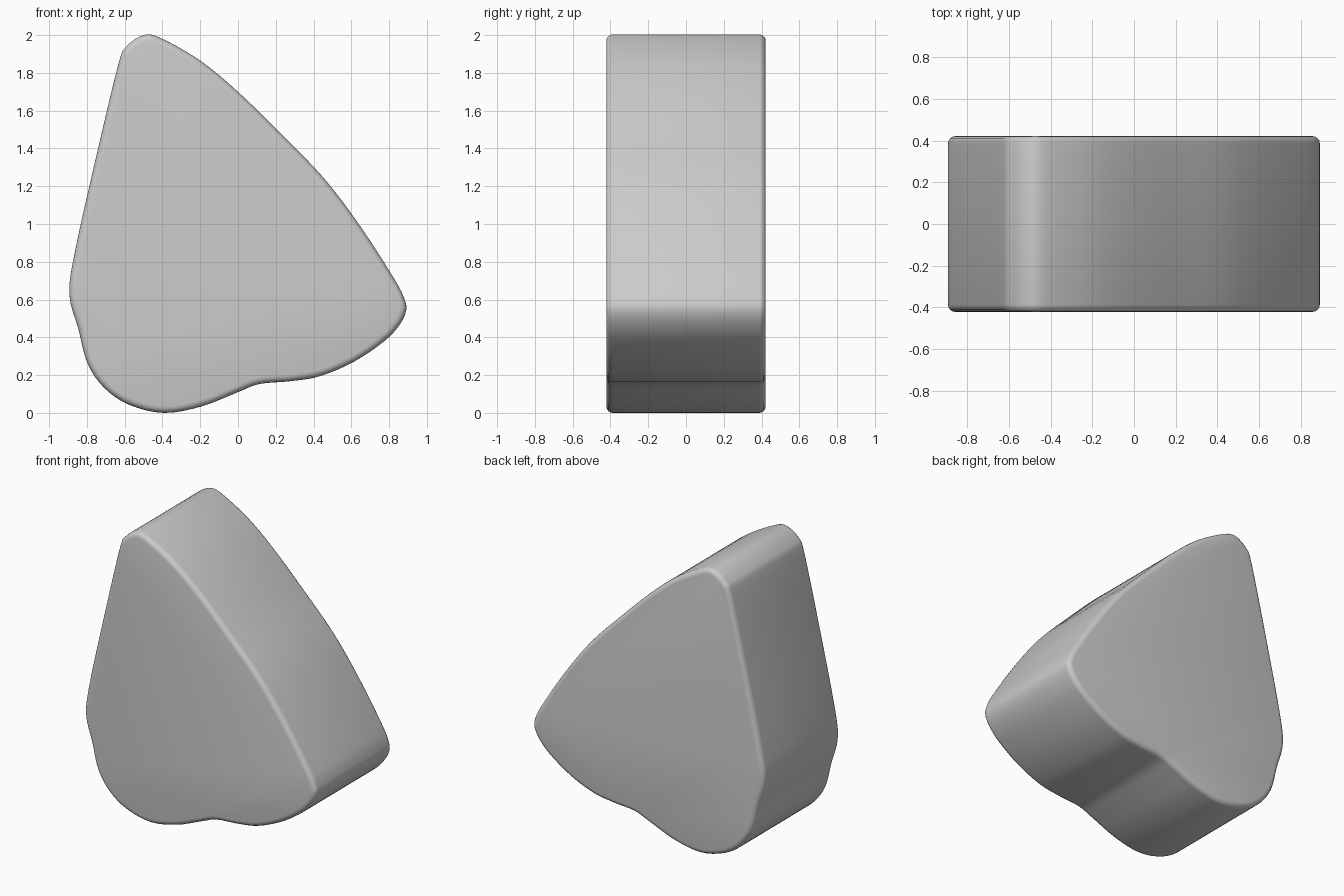
import bpy, bmesh, math
from mathutils import Vector

if "Cube" in bpy.data.objects:
    bpy.data.objects.remove(bpy.data.objects["Cube"])

HALF = 0.422     # half thickness
ROUND = 0.035    # rim radius
STEPS = 4        # samples per outline span

# Outline in the xz plane, clockwise from the tip
outline = [(-0.50, 2.0), (-0.41, 1.985), (-0.2, 1.865), (0.0, 1.70), (0.225, 1.48),
           (0.457, 1.24), (0.653, 0.98), (0.833, 0.70), (0.882, 0.60), (0.89, 0.54),
           (0.855, 0.465), (0.775, 0.38), (0.616, 0.272), (0.436, 0.195), (0.28, 0.168),
           (0.114, 0.153), (0.0, 0.11), (-0.19, 0.035), (-0.39, 0.0), (-0.574, 0.042),
           (-0.706, 0.13), (-0.796, 0.26), (-0.844, 0.44), (-0.893, 0.63), (-0.86, 0.87),
           (-0.75, 1.36), (-0.635, 1.84), (-0.59, 1.94)]


def smooth_loop(points):
    """Closed Catmull-Rom through the points."""
    p = [Vector(q) for q in points]
    n, out = len(p), []
    for i in range(n):
        a, b, c, d = p[i - 1], p[i], p[(i + 1) % n], p[(i + 2) % n]
        for k in range(STEPS):
            t = k / STEPS
            out.append(0.5 * (2 * b + (c - a) * t + (2 * a - 5 * b + 4 * c - d) * t ** 2
                              + (3 * b - a - 3 * c + d) * t ** 3))
    return out


loop = smooth_loop(outline)
n = len(loop)
inward = []
for i in range(n):
    tan = (loop[(i + 1) % n] - loop[i - 1]).normalized()
    inward.append(Vector((tan.y, -tan.x)))

# Rings from front to back: (y, inset) with quarter-round rims
arc = [math.radians(a) for a in (0, 22.5, 45, 67.5, 90)]
front = [(-HALF + ROUND * (1 - math.sin(a)), ROUND * (1 - math.cos(a))) for a in reversed(arc)]
rings = front + [(-y, s) for y, s in reversed(front)]

bm = bmesh.new()
grid = []
for y, inset in rings:
    ring = []
    for p, d in zip(loop, inward):
        q = p + d * inset
        ring.append(bm.verts.new((q.x, y, q.y)))
    grid.append(ring)
for r0, r1 in zip(grid, grid[1:]):
    for i in range(n):
        j = (i + 1) % n
        bm.faces.new((r0[i], r0[j], r1[j], r1[i]))

# Flat front and back caps
bm.faces.new(grid[0])
bm.faces.new(grid[-1])
bmesh.ops.recalc_face_normals(bm, faces=bm.faces[:])
for f in bm.faces:
    f.smooth = True

mesh = bpy.data.meshes.new("rounded_block")
bm.to_mesh(mesh)
bm.free()
block = bpy.data.objects.new("rounded_block", mesh)
bpy.context.collection.objects.link(block)
